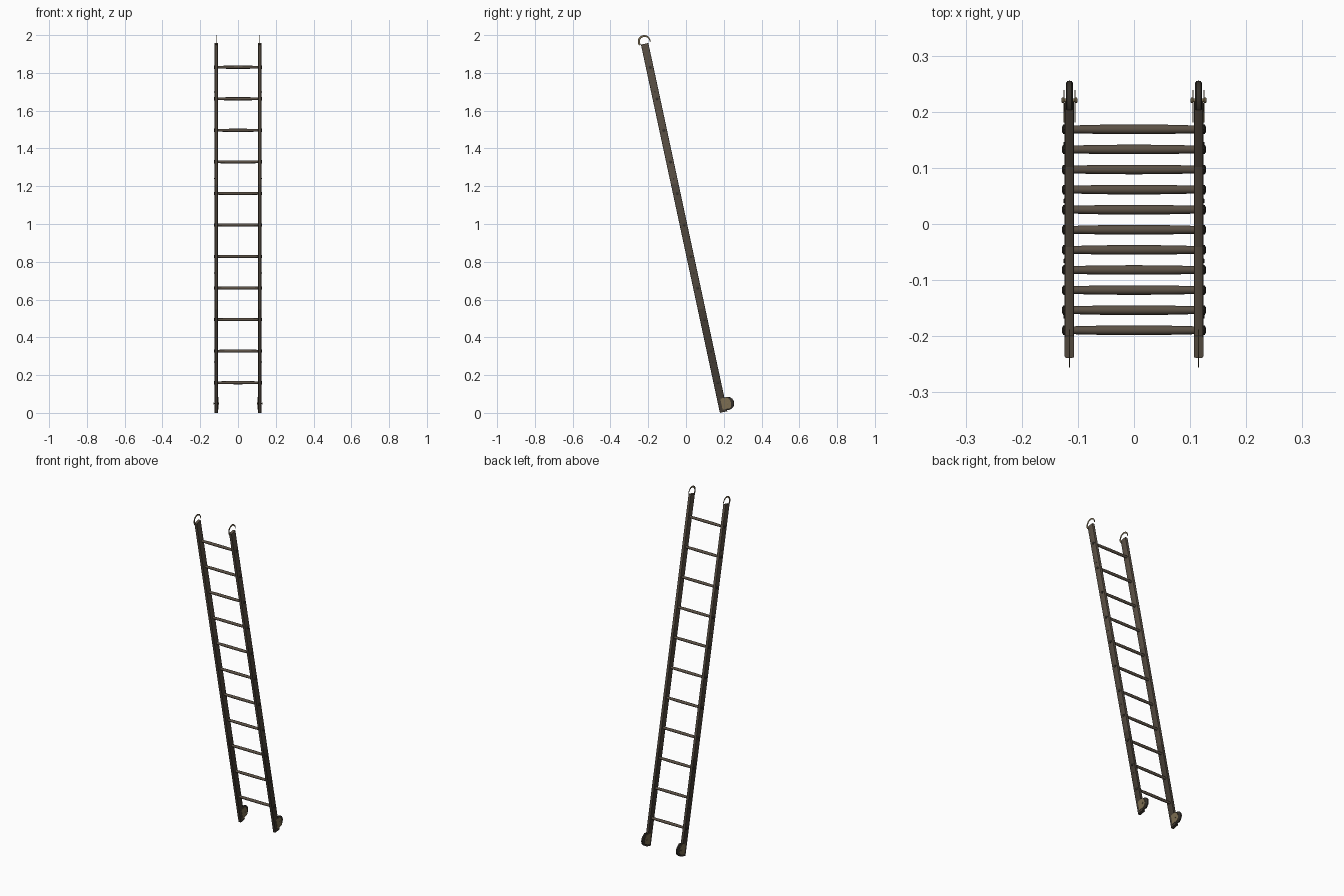
import bpy, bmesh, math
from mathutils import Matrix, Vector

if "Cube" in bpy.data.objects:
    bpy.data.objects.remove(bpy.data.objects["Cube"])

SLOPE = 0.2144
TILT = math.atan(SLOPE)
RAIL_X = 0.115
RAIL_BOTTOM, RAIL_TOP = 0.0045, 1.954
rail_y = lambda z: 0.2 - SLOPE * z


def material(name, r, g, b):
    m = bpy.data.materials.new(name)
    m.diffuse_color = (r, g, b, 1)
    m.use_nodes = True
    m.node_tree.nodes["Principled BSDF"].inputs["Base Color"].default_value = m.diffuse_color
    return m


wood_tones = [material("wood_dark", 0.055, 0.044, 0.033),
              material("wood_mid", 0.08, 0.063, 0.047),
              material("wood", 0.105, 0.082, 0.06)]
iron = material("iron", 0.035, 0.03, 0.024)
brass = material("brass", 0.2, 0.155, 0.085)


def add(name, bm, mats, angle=35):
    bmesh.ops.recalc_face_normals(bm, faces=bm.faces)
    me = bpy.data.meshes.new(name)
    bm.to_mesh(me)
    bm.free()
    for m in mats:
        me.materials.append(m)
    ob = bpy.data.objects.new(name, me)
    bpy.context.collection.objects.link(ob)
    bpy.ops.object.select_all(action='DESELECT')
    ob.select_set(True)
    bpy.context.view_layer.objects.active = ob
    bpy.ops.object.shade_smooth_by_angle(angle=math.radians(angle))
    return ob


def lathe_x(bm, profile, centre, sides=16):
    """Closed turned solid around the x axis from (x, radius) pairs."""
    rings = []
    for x, r in profile:
        rings.append([bm.verts.new(Vector(centre) + Vector((
            x, r * math.cos(2 * math.pi * i / sides), r * math.sin(2 * math.pi * i / sides))))
            for i in range(sides)])
    for a, b in zip(rings, rings[1:]):
        for i in range(sides):
            j = (i + 1) % sides
            bm.faces.new((a[i], a[j], b[j], b[i]))
    bm.faces.new(rings[0])
    bm.faces.new(rings[-1])


def plate(bm, outline, x, thick):
    """Flat (y, z) outline extruded along x."""
    a = [bm.verts.new((x - thick / 2, y, z)) for y, z in outline]
    b = [bm.verts.new((x + thick / 2, y, z)) for y, z in outline]
    bm.faces.new(a)
    bm.faces.new(b)
    for i in range(len(a)):
        j = (i + 1) % len(a)
        bm.faces.new((a[i], a[j], b[j], b[i]))


def rail(side, label):
    z0, z1 = RAIL_BOTTOM, RAIL_TOP
    length = (z1 - z0) / math.cos(TILT)
    bm = bmesh.new()
    bmesh.ops.create_cube(bm, size=1)
    bmesh.ops.scale(bm, vec=(0.017, 0.04, length), verts=bm.verts)
    edges = [e for e in bm.edges if abs(e.verts[0].co.z - e.verts[1].co.z) > 0.1]
    bmesh.ops.bevel(bm, geom=edges, offset=0.003, segments=2, profile=0.5, affect='EDGES')
    for cut in (-0.22, 0.12):
        bmesh.ops.bisect_plane(bm, geom=bm.verts[:] + bm.edges[:] + bm.faces[:],
                               plane_co=(0, 0, cut * length), plane_no=(0, 0, 1))
    for f in bm.faces:
        c = f.calc_center_median().z / length
        f.material_index = 0 if c < -0.22 else 1 if c < 0.12 else 2
    zm = (z0 + z1) / 2
    bmesh.ops.transform(bm, verts=bm.verts, matrix=Matrix.Translation(
        (side * RAIL_X, rail_y(zm), zm)) @ Matrix.Rotation(TILT, 4, 'X'))
    add(label + "_rail", bm, wood_tones)


def hook(side, label):
    # thin crescent tapering towards its free end
    n, cy, cz = 20, -0.2215, 1.966
    outer, inner = [], []
    for i in range(n + 1):
        t = i / n
        a = math.radians(220 - 225 * t)
        width = 0.011 * (1 - 0.65 * t ** 3)
        for pts, r in ((outer, 0.034), (inner, 0.034 - width)):
            pts.append((cy + r * math.cos(a), cz + r * math.sin(a)))
    bm = bmesh.new()
    plate(bm, outer + inner[::-1], side * RAIL_X, 0.001)
    add(label + "_hook", bm, [brass])


def caster(side, label):
    x, cy, cz, r = side * RAIL_X, 0.2205, 0.05, 0.035
    # wheel with rounded tread
    bm = bmesh.new()
    lathe_x(bm, [(-0.006, 0.012), (-0.006, r - 0.004), (-0.004, r - 0.001), (0, r),
                 (0.004, r - 0.001), (0.006, r - 0.004), (0.006, 0.012)], (x, cy, cz), 32)
    add(label + "_wheel", bm, [iron])
    # bracket cheeks, aligned with the rail and rounded at the wheel
    up, out = Vector((-math.sin(TILT), math.cos(TILT))), Vector((math.cos(TILT), math.sin(TILT)))
    c = Vector((cy, cz))
    hw = 0.027
    outline = [c - out * 0.033 - up * hw, c - out * 0.033 + up * 0.033, c + out * 0.004 + up * 0.033]
    outline += [c + out * (0.004 + 0.014 * math.cos(a)) + up * hw * math.sin(a)
                for a in [math.radians(75 - 15 * k) for k in range(12)]]
    bm = bmesh.new()
    for s in (-1, 1):
        plate(bm, [tuple(p) for p in outline], x + s * 0.0097, 0.002)
    add(label + "_wheel_bracket", bm, [brass])
    # axle with heads
    bm = bmesh.new()
    lathe_x(bm, [(-0.014, 0.003), (-0.0135, 0.005), (-0.011, 0.005), (-0.011, 0.003),
                 (0.011, 0.003), (0.011, 0.005), (0.0135, 0.005), (0.014, 0.003)], (x, cy, cz), 12)
    add(label + "_axle", bm, [brass])


for side, label in ((-1, "left"), (1, "right")):
    rail(side, label)
    hook(side, label)
    caster(side, label)
    # small rivets on the outer face of the rail
    bm = bmesh.new()
    for z in (0.27, 0.74, 1.24, 1.7):
        lathe_x(bm, [(-0.0015, 0.004), (0.0015, 0.004), (0.0025, 0.002)][::1] if side > 0
                else [(-0.0025, 0.002), (-0.0015, 0.004), (0.0015, 0.004)],
                (side * (RAIL_X + 0.0085), rail_y(z), z), 8)
    add(label + "_rivets", bm, [iron])

# rungs, slightly thicker in the middle, with end caps outside the rails
for k in range(11):
    z = 0.16 + 0.167 * k
    centre = (0, rail_y(z) + 0.003, z)
    bm = bmesh.new()
    lathe_x(bm, [(-0.122, 0.0068), (-0.1, 0.0072), (-0.06, 0.0082), (0, 0.0085),
                 (0.06, 0.0082), (0.1, 0.0072), (0.122, 0.0068)], centre, 12)
    add(f"rung_{k + 1}", bm, [wood_tones[2]])
    bm = bmesh.new()
    for s in (-1, 1):
        lathe_x(bm, [(s * 0.122, 0.0085), (s * 0.126, 0.0085), (s * 0.128, 0.005)], centre, 8)
    add(f"rung_{k + 1}_caps", bm, [iron])
